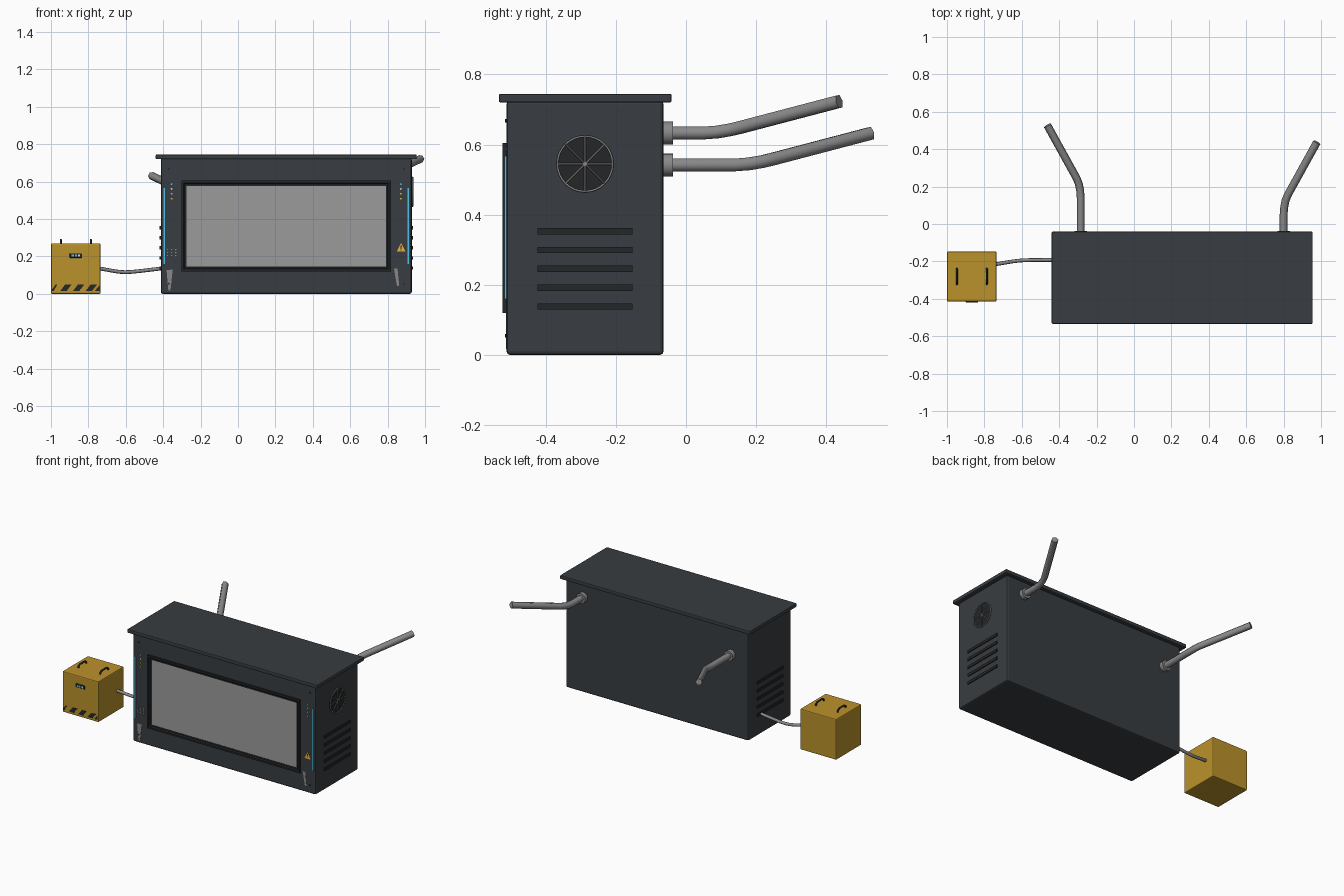
import bpy, bmesh, math
from mathutils import Vector

if "Cube" in bpy.data.objects:
    bpy.data.objects.remove(bpy.data.objects["Cube"])


def mat(name, *rgb):
    m = bpy.data.materials.new(name)
    m.diffuse_color = (*rgb, 1)
    m.use_nodes = True
    m.node_tree.nodes["Principled BSDF"].inputs["Base Color"].default_value = m.diffuse_color
    return m


DARK = mat("dark_shell", 0.040, 0.046, 0.052)
BLACK = mat("black_trim", 0.018, 0.019, 0.021)
YELLOW = mat("yellow_paint", 0.50, 0.29, 0.025)
STEEL = mat("steel", 0.25, 0.25, 0.25)
GLASS = mat("glass", 0.33, 0.33, 0.33)
CYAN = mat("cyan_light", 0.08, 0.55, 0.85)
PALE = mat("pale_light", 0.75, 0.75, 0.7)
AMBER = mat("amber_light", 0.8, 0.45, 0.05)


def finish(name, bm, m, bevel=0, smooth=False):
    bmesh.ops.recalc_face_normals(bm, faces=bm.faces[:])
    me = bpy.data.meshes.new(name)
    bm.to_mesh(me)
    bm.free()
    ob = bpy.data.objects.new(name, me)
    bpy.context.collection.objects.link(ob)
    me.materials.append(m)
    if bevel:
        b = ob.modifiers.new("bevel", 'BEVEL')
        b.width, b.segments = bevel, 2
    if smooth:
        bpy.ops.object.select_all(action='DESELECT')
        ob.select_set(True)
        bpy.context.view_layer.objects.active = ob
        bpy.ops.object.shade_smooth_by_angle(angle=math.radians(40))
    return ob


def box(name, x, y, z, m, bevel=0):
    bm = bmesh.new()
    bmesh.ops.create_cube(bm, size=1)
    for v in bm.verts:
        v.co = [(a + b) / 2 + c * (b - a) for (a, b), c in zip((x, y, z), v.co)]
    return finish(name, bm, m, bevel)


def prism(name, pts, y0, y1, m):
    # outline in x and z, extruded along y
    bm = bmesh.new()
    a = [bm.verts.new((x, y0, z)) for x, z in pts]
    f = bm.faces.new(a)
    r = bmesh.ops.extrude_face_region(bm, geom=[f])
    for v in r["geom"]:
        if isinstance(v, bmesh.types.BMVert):
            v.co.y = y1
    return finish(name, bm, m)


def cyl(name, p, q, r, m, sides=16):
    p, q = Vector(p), Vector(q)
    bm = bmesh.new()
    bmesh.ops.create_cone(bm, cap_ends=True, segments=sides, radius1=r, radius2=r, depth=(q - p).length)
    rot = (q - p).to_track_quat('Z', 'Y')
    for v in bm.verts:
        v.co = rot @ v.co + (p + q) / 2
    return finish(name, bm, m, smooth=sides > 8)


def tube(name, pts, r, m, res=1, cyclic=False, kind='POLY'):
    cu = bpy.data.curves.new(name, 'CURVE')
    cu.dimensions = '3D'
    cu.bevel_depth, cu.bevel_resolution, cu.use_fill_caps = r, res, True
    s = cu.splines.new(kind)
    s.points.add(len(pts) - 1)
    for p, c in zip(s.points, pts):
        p.co = (*c, 1)
    s.use_cyclic_u = cyclic
    if kind == 'NURBS':
        s.order_u, s.use_endpoint_u, s.resolution_u = 4, True, 5
    ob = bpy.data.objects.new(name, cu)
    bpy.context.collection.objects.link(ob)
    cu.materials.append(m)
    bpy.ops.object.select_all(action='DESELECT')
    ob.select_set(True)
    bpy.context.view_layer.objects.active = ob
    bpy.ops.object.convert(target='MESH')
    return ob


# cabinet shell and lid
X0, X1, FY = -0.413, 0.929, -0.512
box("cabinet_body", (X0, X1), (FY, -0.064), (0, 0.725), DARK, 0.01)
box("cabinet_lid", (-0.44, 0.955), (-0.534, -0.041), (0.72, 0.745), DARK, 0.005)

# window frame with sloped inner lip, and glass
bm = bmesh.new()
loops = []
for inset, y in ((0, FY + 0.002), (0, -0.523), (0.012, -0.523), (0.018, -0.517), (0.027, -0.517), (0.027, FY + 0.002)):
    a, b, c, d = -0.303 + inset, 0.818 - inset, 0.12 + inset, 0.605 - inset
    loops.append([bm.verts.new(p) for p in ((a, y, c), (b, y, c), (b, y, d), (a, y, d))])
for p, q in zip(loops, loops[1:] + loops[:1]):
    for i in range(4):
        j = (i + 1) % 4
        bm.faces.new((p[i], p[j], q[j], q[i]))
finish("window_frame", bm, BLACK)
box("window_glass", (-0.278, 0.793), (FY - 0.003, FY + 0.002), (0.145, 0.58), GLASS)

# front light strips, indicator lamps and corner screws
for side, sx, lx, cx in (("left", -0.395, -0.355, -0.37), ("right", 0.911, 0.871, 0.886)):
    box(f"light_strip_{side}", (sx - 0.004, sx + 0.004), (-0.518, FY + 0.002), (0.16, 0.567), CYAN)
    for i, m in enumerate((CYAN, PALE, AMBER, AMBER)):
        z = 0.587 - i * 0.026
        cyl(f"indicator_{side}_{i}", (lx, -0.515, z), (lx, FY + 0.002, z), 0.005, m, 8)
    for z in (0.055, 0.668):
        cyl(f"screw_{side}", (cx, -0.516, z), (cx, FY + 0.002, z), 0.005, BLACK, 8)

# speaker dots
for i in range(3):
    for j in range(3):
        x, z = -0.377 + i * 0.022, 0.205 + j * 0.016
        cyl("speaker_dot", (x, -0.514, z), (x, FY + 0.002, z), 0.004, STEEL, 8)

# pale wedge marks and warning triangle
prism("wedge_mark_left", [(-0.382, 0.127), (-0.349, 0.13), (-0.361, 0.017), (-0.372, 0.017)], FY - 0.001, FY + 0.002, STEEL)
prism("wedge_mark_right", [(0.834, 0.135), (0.853, 0.135), (0.862, 0.042), (0.850, 0.042)], FY - 0.001, FY + 0.002, STEEL)
prism("warning_triangle", [(0.848, 0.226), (0.896, 0.226), (0.872, 0.272)], -0.514, FY + 0.002, AMBER)
prism("warning_bar", [(0.870, 0.241), (0.874, 0.241), (0.876, 0.258), (0.868, 0.258)], -0.515, FY, BLACK)
box("warning_dot", (0.87, 0.874), (-0.515, FY), (0.232, 0.237), BLACK)

# side vent slats on both ends
for side, x in (("left", X0), ("right", X1)):
    for i in range(5):
        z = 0.138 + i * 0.0538
        box(f"vent_slat_{side}_{i}", (x - 0.006, x + 0.006), (-0.423, -0.153), (z - 0.009, z + 0.009), BLACK)

# round fan on the right end
fy, fz, fr = -0.288, 0.545, 0.079
cyl("fan_disc", (X1 - 0.002, fy, fz), (X1 + 0.004, fy, fz), fr, BLACK, 32)
tube("fan_ring", [(X1 + 0.005, fy + fr * math.cos(a), fz + fr * math.sin(a))
                  for a in (k * math.tau / 32 for k in range(32))], 0.003, STEEL, cyclic=True)
for k in range(4):
    dy, dz = fr * math.cos(k * math.pi / 4), fr * math.sin(k * math.pi / 4)
    cyl(f"fan_spoke_{k}", (X1 + 0.007, fy - dy, fz - dz), (X1 + 0.007, fy + dy, fz + dz), 0.0025, STEEL, 6)
cyl("fan_hub", (X1, fy, fz), (X1 + 0.01, fy, fz), 0.006, STEEL, 12)

# rear pipes with flanges
for side, x, z, y, s in (("left", -0.285, 0.542, 0.09, -1), ("right", 0.80, 0.633, 0, 1)):
    cyl(f"pipe_flange_{side}", (x, -0.068, z), (x, -0.037, z), 0.033, STEEL, 16)
    tube(f"pipe_{side}", [(x, -0.07, z), (x, y + 0.05, z), (x + s * 0.003, y + 0.09, z + 0.003),
                          (x + s * 0.010, y + 0.125, z + 0.009), (x + s * 0.022, y + 0.155, z + 0.016),
                          (x + s * 0.178, y + 0.437, z + 0.09)], 0.021, STEEL)

# power box
box("power_box", (-1, -0.735), (-0.414, -0.147), (0, 0.27), YELLOW, 0.006)
for x in (-0.947, -0.787):
    tube("power_box_handle", [(x, -0.322, 0.262), (x, -0.320, 0.279), (x, -0.308, 0.289),
                              (x, -0.252, 0.289), (x, -0.240, 0.279), (x, -0.238, 0.262)], 0.0055, BLACK, 2)
box("power_box_display", (-0.9, -0.834), (-0.419, -0.41), (0.193, 0.217), BLACK, 0.002)
for i in range(3):
    x = -0.889 + i * 0.017
    box("display_segment", (x, x + 0.011), (-0.4205, -0.415), (0.199, 0.211), CYAN if i < 2 else PALE)

# hazard stripes along the bottom front of the power box
lo, hi = 0.016, 0.05
stripes = [[(-0.994, lo), (-0.985, lo), (-0.966, hi), (-0.975, hi), (-0.994, 0.024)]]
stripes += [[(x, lo), (x + 0.034, lo), (x + 0.06, hi), (x + 0.026, hi)] for x in (-0.95, -0.882, -0.814)]
stripes += [[(-0.764, lo), (-0.741, lo), (-0.741, 0.046)]]
for pts in stripes:
    prism("hazard_stripe", pts, -0.4155, -0.41, BLACK)

# sagging cable
tube("power_cable", [(-0.75, -0.217, 0.137), (-0.69, -0.207, 0.128), (-0.62, -0.193, 0.109),
                     (-0.54, -0.192, 0.120), (-0.40, -0.192, 0.137)], 0.010, STEEL, 2, kind='NURBS')
